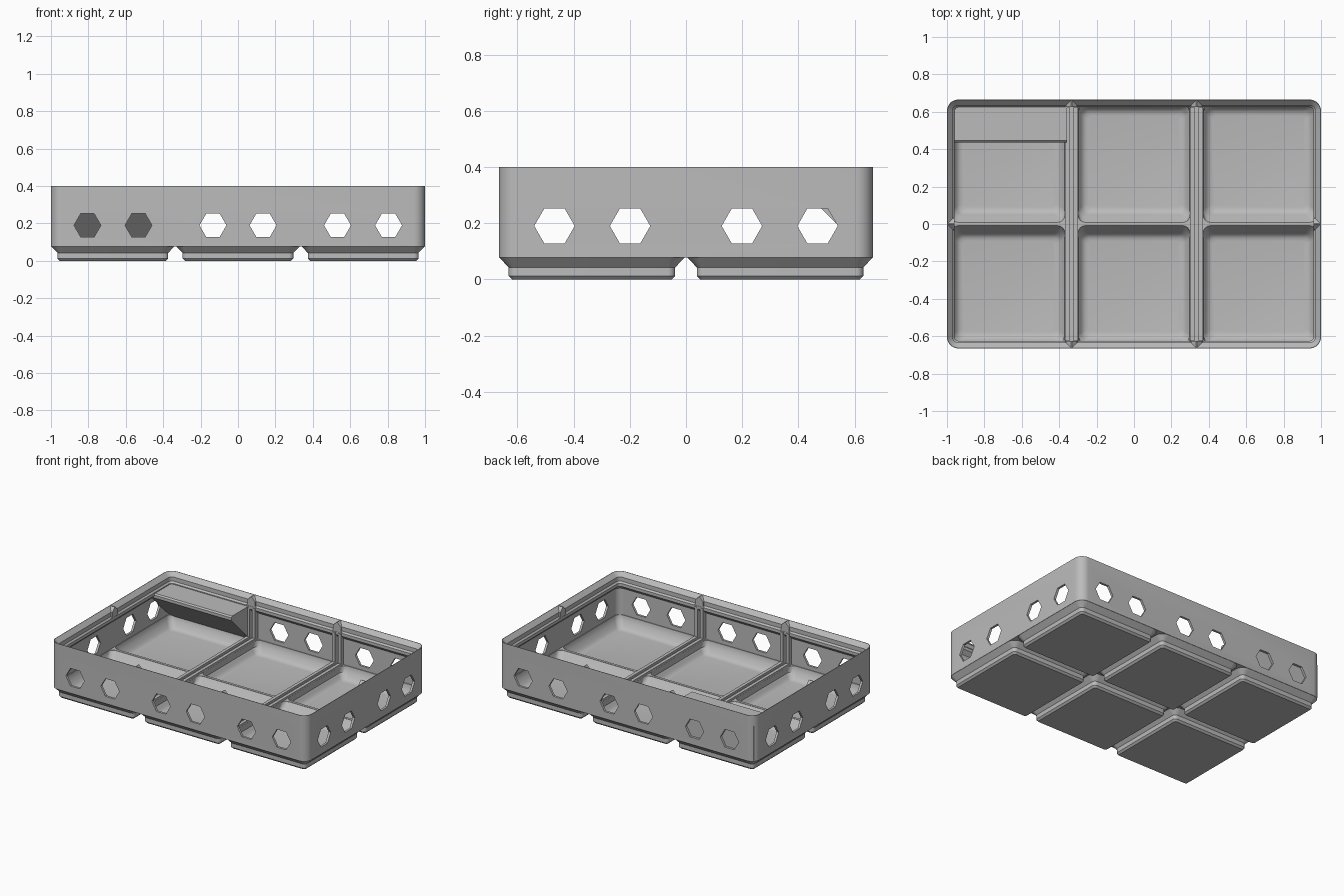
import bpy, bmesh, math

if "Cube" in bpy.data.objects:
    bpy.data.objects.remove(bpy.data.objects["Cube"], do_unlink=True)

grey = bpy.data.materials.new("plain grey")
grey.use_nodes = True
grey.diffuse_color = (0.5, 0.5, 0.5, 1)
grey.node_tree.nodes["Principled BSDF"].inputs["Base Color"].default_value = (0.5, 0.5, 0.5, 1)

HX, HY = 1.0, 0.6654          # outer half sizes
PITCH = 0.6693                # grid cell spacing
DIV = PITCH / 2               # divider position along x
WALL = 0.016
CELLS = [(i * PITCH, j * PITCH / 2) for i in (-1, 0, 1) for j in (-1, 1)]


def ring(x0, x1, y0, y1, r, z, seg=8):
    """Rounded rectangle at height z."""
    pts = []
    corners = [(x1 - r, y1 - r), (x0 + r, y1 - r), (x0 + r, y0 + r), (x1 - r, y0 + r)]
    for k, (cx, cy) in enumerate(corners):
        for s in range(seg + 1):
            a = math.pi / 2 * (k + s / seg)
            pts.append((cx + r * math.cos(a), cy + r * math.sin(a), z))
    return pts


def loft(bm, rings):
    """Closed solid through a list of rings."""
    loops = [[bm.verts.new(p) for p in pts] for pts in rings]
    n = len(loops[0])
    for a, b in zip(loops, loops[1:]):
        for i in range(n):
            j = (i + 1) % n
            bm.faces.new((a[i], a[j], b[j], b[i]))
    bm.faces.new(loops[0][::-1])
    bm.faces.new(loops[-1])


def prism(bm, pts, axis, a, b):
    """Extrude a (u, z) outline along the x or y axis from a to b."""
    if axis == "x":
        loft(bm, [[(t, u, z) for u, z in pts] for t in (a, b)])
    else:
        loft(bm, [[(u, t, z) for u, z in pts] for t in (a, b)])


def rect(u0, u1, z0, z1):
    return [(u0, z0), (u1, z0), (u1, z1), (u0, z1)]


def finish(name, bm):
    bmesh.ops.recalc_face_normals(bm, faces=bm.faces)
    me = bpy.data.meshes.new(name)
    bm.to_mesh(me)
    bm.free()
    me.materials.append(grey)
    ob = bpy.data.objects.new(name, me)
    bpy.context.collection.objects.link(ob)
    return ob


# Outer shell with stacking lip: (inset, z) from outside bottom to inner floor
profile = [(0, 0.077), (0, 0.4), (0.003, 0.4), (0.031, 0.371), (0.031, 0.342),
           (0.041, 0.331), (0.041, 0.31), (WALL, 0.285), (WALL, 0.1)]
bm = bmesh.new()
loft(bm, [ring(-HX + i, HX - i, -HY + i, HY - i, 0.061 - i, z) for i, z in profile])
bin_body = finish("bin_body", bm)

# Stepped feet, one per grid cell
bm = bmesh.new()
for cx, cy in CELLS:
    steps = [(0.2837, 0.014, 0), (0.2963, 0.026, 0.0127), (0.2963, 0.026, 0.0425),
             (0.33, 0.06, 0.078), (0.328, 0.058, 0.09)]
    loft(bm, [ring(cx - h, cx + h, cy - h, cy + h, r, z) for h, r, z in steps])
feet = finish("feet_helper", bm)

# Rounded pans hollowing each foot
bm = bmesh.new()
for cx, cy in CELLS:
    rings = []
    for z, h, r in [(0.018, 0.245, 0.02), (0.021, 0.262, 0.03), (0.03, 0.277, 0.035),
                    (0.045, 0.286, 0.04), (0.06, 0.298, 0.04)]:
        rings.append(ring(cx - h, cx + h, cy - h, cy + h, r, z))
    x0 = -0.98 if cx < -0.1 else cx - 0.3
    x1 = 0.98 if cx > 0.1 else cx + 0.3
    y0, y1 = (0.009, 0.645) if cy > 0 else (-0.645, -0.009)
    for z in (0.098, 0.12):
        rings.append(ring(x0, x1, y0, y1, 0.04, z))
    loft(bm, rings)
pans = finish("pan_cutter", bm)

# Hexagonal wall holes
hexagon = [(0.072 * math.cos(k * math.pi / 3), 0.19 + 0.072 * math.sin(k * math.pi / 3))
           for k in range(6)]


def hole_cutter(name, centres, axis, reach):
    bm = bmesh.new()
    for c in centres:
        for s in (-1, 1):
            prism(bm, [(s * c + u, z) for u, z in hexagon], axis, -reach, reach)
    return finish(name, bm)


long_holes = hole_cutter("long_side_hole_cutter", (0.134, 0.532, 0.805), "y", 0.9)
short_holes = hole_cutter("short_side_hole_cutter", (0.199, 0.468), "x", 1.2)

helpers = [(feet, "UNION"), (pans, "DIFFERENCE"),
           (long_holes, "DIFFERENCE"), (short_holes, "DIFFERENCE")]
for ob, op in helpers:
    ob.hide_render = True
    mod = bin_body.modifiers.new(ob.name, "BOOLEAN")
    mod.operation, mod.solver, mod.object = op, "EXACT", ob
bpy.context.view_layer.update()
result = bpy.data.meshes.new_from_object(
    bin_body.evaluated_get(bpy.context.evaluated_depsgraph_get()))
bin_body.modifiers.clear()
bin_body.data = result
for ob, op in helpers:
    bpy.data.objects.remove(ob, do_unlink=True)

# Slotted rails on the floor and slotted ribs on the walls for loose dividers
bm = bmesh.new()
for x in (-DIV, DIV):
    for s in (-1, 1):
        u0, u1 = sorted((x + s * 0.011, x + s * 0.034))
        prism(bm, rect(u0, u1, 0.08, 0.115), "y", -HY + 0.012, HY - 0.012)
finish("divider_rails", bm)

bm = bmesh.new()
for x in (-DIV, DIV):
    for s in (-1, 1):
        u0, u1 = sorted((x + s * 0.011, x + s * 0.034))
        for side in (-1, 1):
            prism(bm, rect(u0, u1, 0.1, 0.325), "y",
                  side * (HY - 0.012), side * (HY - 0.046))
finish("divider_wall_ribs", bm)

# Small peaks on the lip where grid cells meet
peak = [(-0.04, 0.331), (0.04, 0.331), (0.03, 0.342), (0.03, 0.371),
        (0.002, 0.399), (-0.002, 0.399), (-0.03, 0.371), (-0.03, 0.342)]
bm = bmesh.new()
for side in (-1, 1):
    for x in (-DIV, DIV):
        prism(bm, [(x + u, z) for u, z in peak], "y", side * (HY - 0.002), side * (HY - 0.0405))
    prism(bm, peak, "x", side * (HX - 0.002), side * (HX - 0.0405))
finish("lip_peaks", bm)

# Label shelf in the back corner with a sloped underside
bm = bmesh.new()
inner = HY - WALL
prism(bm, [(inner, 0.733 - inner), (inner, 0.325), (0.446, 0.325), (0.437, 0.316),
           (0.437, 0.296)], "x", -HX + WALL, -0.358)
finish("label_shelf", bm)

# Smooth rounded corners, keep hard edges
for ob in bpy.context.scene.objects:
    ob.select_set(ob.type == "MESH")
bpy.context.view_layer.objects.active = bin_body
bpy.ops.object.shade_smooth_by_angle(angle=math.radians(30))
